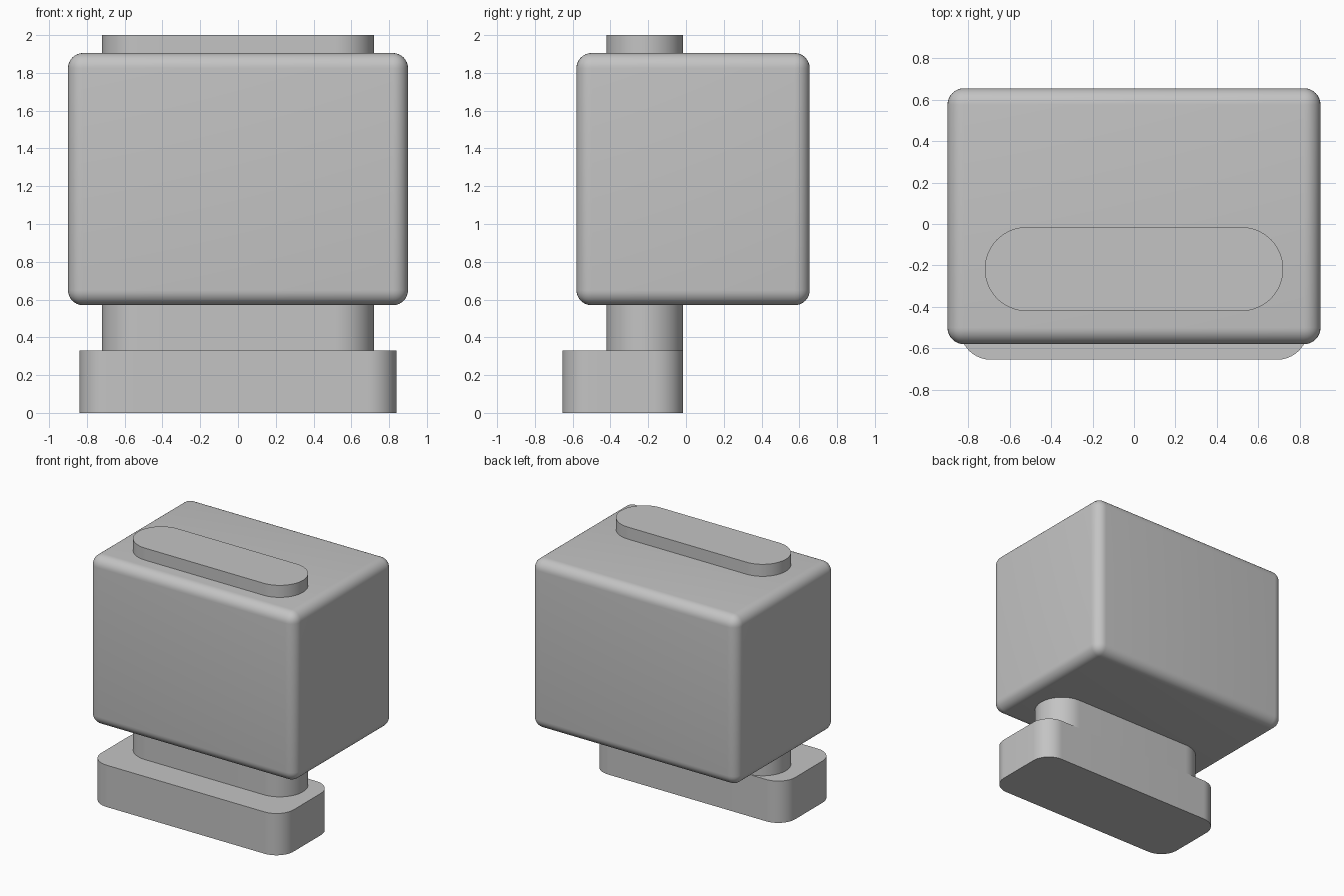
import bpy, bmesh, math

cube = bpy.data.objects.get("Cube")
if cube:
    bpy.data.objects.remove(cube, do_unlink=True)

# Single grey finish
grey = bpy.data.materials.new("plain grey")
grey.use_nodes = True
colour = (0.55, 0.55, 0.55, 1)
grey.diffuse_color = colour
grey.node_tree.nodes["Principled BSDF"].inputs["Base Color"].default_value = colour


def finish(name, bm):
    bmesh.ops.recalc_face_normals(bm, faces=bm.faces)
    mesh = bpy.data.meshes.new(name)
    bm.to_mesh(mesh)
    bm.free()
    mesh.materials.append(grey)
    obj = bpy.data.objects.new(name, mesh)
    bpy.context.collection.objects.link(obj)
    bpy.ops.object.select_all(action="DESELECT")
    obj.select_set(True)
    bpy.context.view_layer.objects.active = obj
    bpy.ops.object.shade_smooth_by_angle(angle=math.radians(35))
    return obj


def rounded_slab(name, half_x, y0, y1, z0, z1, radius, steps=16):
    """Upright prism with a rounded-rectangle outline."""
    bm = bmesh.new()
    cx, cy, half_y = half_x - radius, (y0 + y1) / 2, (y1 - y0) / 2 - radius
    outline = []
    for quarter, (sx, sy) in enumerate([(1, 1), (-1, 1), (-1, -1), (1, -1)]):
        for i in range(steps + 1):
            a = (quarter + i / steps) * math.pi / 2
            outline.append(bm.verts.new((sx * cx + radius * math.cos(a),
                                         cy + sy * half_y + radius * math.sin(a), z0)))
    face = bm.faces.new(outline)
    top = bmesh.ops.extrude_face_region(bm, geom=[face])["geom"]
    bmesh.ops.translate(bm, vec=(0, 0, z1 - z0),
                        verts=[g for g in top if isinstance(g, bmesh.types.BMVert)])
    bmesh.ops.remove_doubles(bm, verts=bm.verts, dist=1e-5)
    return finish(name, bm)


def rounded_box(name, half_x, y0, y1, z0, z1, radius):
    """Box with every edge rounded."""
    bm = bmesh.new()
    bmesh.ops.create_cube(bm, size=1)
    bmesh.ops.scale(bm, vec=(2 * half_x, y1 - y0, z1 - z0), verts=bm.verts)
    bmesh.ops.translate(bm, vec=(0, (y0 + y1) / 2, (z0 + z1) / 2), verts=bm.verts)
    bmesh.ops.bevel(bm, geom=bm.edges[:], offset=radius, segments=8,
                    profile=0.5, affect="EDGES")
    return finish(name, bm)


# Foot, post running up through the body, and the body itself
rounded_slab("foot", 0.84, -0.655, -0.015, 0, 0.33, 0.15)
rounded_slab("post", 0.72, -0.42, -0.015, 0.33, 2, 0.2024)
rounded_box("body", 0.9, -0.58, 0.655, 0.57, 1.905, 0.08)
